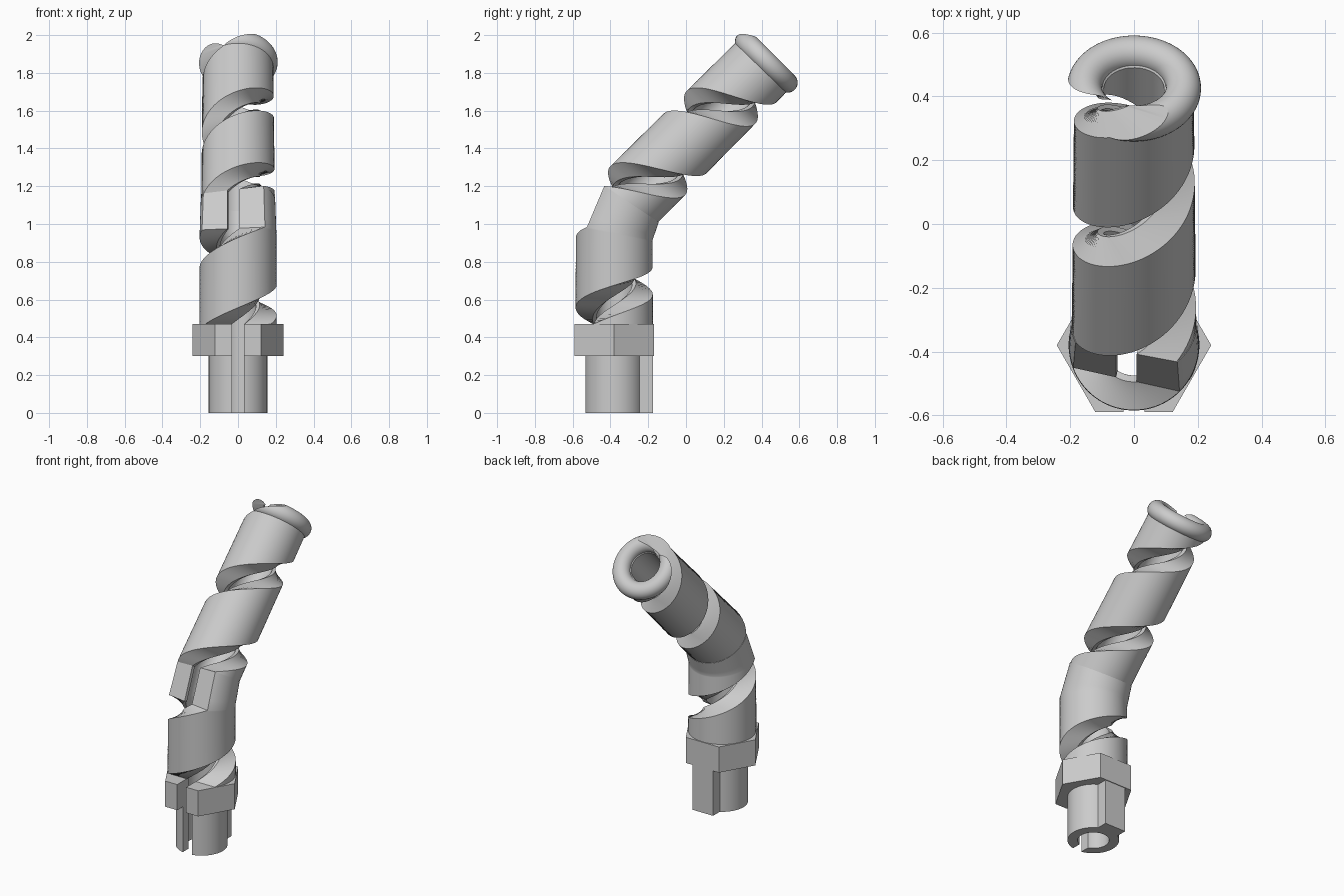
import bpy, bmesh, math
from math import sin, cos, acos, asin, sqrt, pi, radians, tan
from mathutils import Vector, Matrix

cube = bpy.data.objects.get("Cube")
if cube:
    bpy.data.objects.remove(cube, do_unlink=True)

grey = bpy.data.materials.new("plain grey")
grey.use_nodes = True
grey.diffuse_color = (0.6, 0.6, 0.6, 1)
grey.node_tree.nodes["Principled BSDF"].inputs["Base Color"].default_value = (0.6, 0.6, 0.6, 1)

AXIS_Y = -0.38                      # base axis position
BORE, SLOT, FLAT = 0.095, 0.033, 0.11  # bore radius, slot half width, flat depth
N_OUT, N_IN = 48, 32


def finish(name, bm, smooth=True):
    bmesh.ops.recalc_face_normals(bm, faces=bm.faces)
    mesh = bpy.data.meshes.new(name)
    bm.to_mesh(mesh)
    bm.free()
    mesh.materials.append(grey)
    obj = bpy.data.objects.new(name, mesh)
    bpy.context.collection.objects.link(obj)
    if smooth:
        shade(obj)
    return obj


def shade(obj):
    bpy.ops.object.select_all(action='DESELECT')
    obj.select_set(True)
    bpy.context.view_layer.objects.active = obj
    bpy.ops.object.shade_smooth_by_angle(angle=radians(30))


def prism(name, radius, z0, z1, sides):
    bm = bmesh.new()
    bmesh.ops.create_cone(bm, cap_ends=True, segments=sides, radius1=radius, radius2=radius,
                          depth=z1 - z0, matrix=Matrix.Translation((0, AXIS_Y, (z0 + z1) / 2)))
    return finish(name, bm, False)


def box(name, lo, hi):
    lo, hi = Vector(lo), Vector(hi)
    bm = bmesh.new()
    bmesh.ops.create_cube(bm, size=1, matrix=Matrix.Translation((lo + hi) / 2)
                          @ Matrix.Diagonal((*(hi - lo), 1)))
    return finish(name, bm, False)


def section(r_out, r_in):
    """Tube section with a flat on the front and a narrow slot into the bore."""
    a_out = acos(min(1, FLAT / r_out))
    a_in = acos(FLAT / r_in) if r_in > FLAT else asin(SLOT / r_in)
    x_lip = max(SLOT, r_in * sin(a_in)) if r_in > FLAT else SLOT

    def arc(r, a, n):
        angles = [a + (2 * pi - 2 * a) * i / n for i in range(n + 1)]
        return [(r * sin(t), -r * cos(t)) for t in angles]
    return (arc(r_out, a_out, N_OUT) + [(-x_lip, -FLAT)]
            + arc(r_in, a_in, N_IN)[::-1] + [(x_lip, -FLAT)])


# Spiral tube: the slotted section twists along three mitred straight runs
bend = tan(radians(11.25))
REST = -12.5
runs = [  # start y, start z, tilt, length, twist from, twist to, radii, shear at ends
    (AXIS_Y, 0.47, 0, 0.485, 0, 360 + REST, 0.205, 0.203, 0, -bend),
    (AXIS_Y, 0.955, 22.5, 0.18, REST, REST, 0.203, 0.197, bend, -bend),
    (-0.311, 1.121, 45, 1.097, REST, 720 + REST, 0.195, 0.187, bend, 0),
]
LIP_MID, LIP = 0.155, 0.055

rings = []
for k, (y0, z0, tilt, length, tw0, tw1, r0, r1, sh0, sh1) in enumerate(runs):
    steps = max(4, int(abs(tw1 - tw0) / 5))
    stations = [(length * i / steps, r0 + (r1 - r0) * i / steps, BORE) for i in range(steps + 1)]
    if k == 2:                      # rounded lip on the open end
        c = length - LIP
        stations = [s for s in stations if s[0] < c - LIP * 0.75]
        for i in range(-8, 17):
            t = i / 16 * pi / 2
            spread = LIP * cos(t)
            if i < 0:
                stations.append((c + LIP * sin(t), max(r1, LIP_MID + spread), BORE))
            else:
                spread = max(spread, 0.0005)
                stations.append((c + LIP * sin(t), LIP_MID + spread,
                                 max(BORE, LIP_MID - spread)))
        stations.sort(key=lambda s: s[0])
    ca, sa = cos(radians(tilt)), sin(radians(tilt))
    for a, r_out, r_in in stations:
        f = a / length
        tw = radians(tw0 + (tw1 - tw0) * f)
        ring = []
        for px, py in section(r_out, r_in):
            x = px * cos(tw) - py * sin(tw)
            y = px * sin(tw) + py * cos(tw)
            s = a + y * (sh0 * (1 - f) + sh1 * f)
            ring.append((x, y0 + y * ca + s * sa, z0 - y * sa + s * ca))
        rings.append(ring)

bm = bmesh.new()
loops = [[bm.verts.new(p) for p in ring] for ring in rings]
count = len(loops[0])
for low, high in zip(loops, loops[1:]):
    for i in range(count):
        j = (i + 1) % count
        bm.faces.new((low[i], low[j], high[j], high[i]))
for loop in (loops[0], loops[-1]):   # end walls bridge outer arc to inner arc
    bm.faces.new(loop)
bmesh.ops.remove_doubles(bm, verts=bm.verts, dist=0.00002)
finish("spiral_tube", bm)

# Base: hexagonal collar, round stub and rear key, bored and slotted
collar = prism("hex_collar", 0.242, 0.30, 0.47, 6)
stub = prism("round_stub", 0.155, 0, 0.30, 64)
box("rear_key", (-0.076, -0.28, 0), (0.076, -0.175, 0.30))

# Orient the collar so its flats face front and back
ys = [v.co.y for v in collar.data.vertices]
if max(ys) - AXIS_Y > 0.23:
    turn = Matrix.Translation((0, AXIS_Y, 0)) @ Matrix.Rotation(pi / 6, 4, 'Z') \
        @ Matrix.Translation((0, -AXIS_Y, 0))
    collar.data.transform(turn)

cutters = [prism("bore_cutter", BORE, -0.1, 0.6, 48),
           box("slot_cutter", (-SLOT, -0.7, -0.1), (SLOT, AXIS_Y, 0.6))]
for part in (collar, stub):
    for cutter in cutters:
        mod = part.modifiers.new("cut", 'BOOLEAN')
        mod.operation = 'DIFFERENCE'
        mod.solver = 'EXACT'
        mod.object = cutter
        bpy.context.view_layer.objects.active = part
        bpy.ops.object.modifier_apply(modifier=mod.name)
    shade(part)
for cutter in cutters:
    bpy.data.objects.remove(cutter, do_unlink=True)
